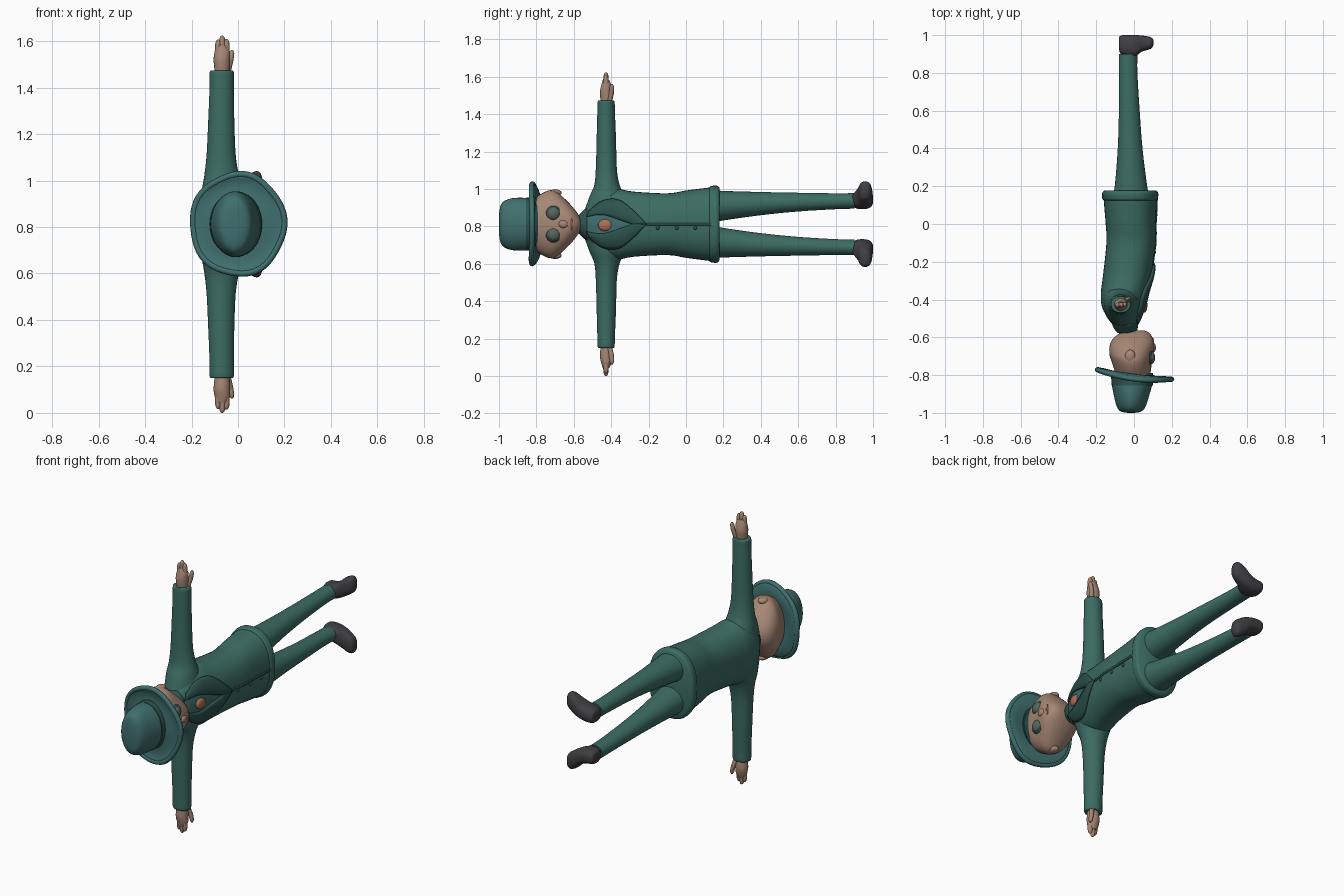
import bpy, bmesh, math
from mathutils import Vector

if "Cube" in bpy.data.objects:
    bpy.data.objects.remove(bpy.data.objects["Cube"])

C = 0.812   # height of the symmetry plane; all parts are modelled around it


def material(name, rgb):
    m = bpy.data.materials.new(name)
    m.diffuse_color = (*rgb, 1)
    m.use_nodes = True
    m.node_tree.nodes["Principled BSDF"].inputs["Base Color"].default_value = m.diffuse_color
    return m


TEAL = material("teal cloth", (0.045, 0.15, 0.125))
DARK = material("dark teal", (0.025, 0.085, 0.075))
HAT = material("hat felt", (0.05, 0.16, 0.155))
SKIN = material("skin", (0.38, 0.24, 0.175))
SHOE = material("shoe leather", (0.05, 0.05, 0.055))
EYE = material("eye", (0.09, 0.13, 0.11))
ORANGE = material("orange", (0.42, 0.16, 0.09))


def finish(name, bm, mat, mirror=False, solid=0):
    bmesh.ops.recalc_face_normals(bm, faces=bm.faces)
    me = bpy.data.meshes.new(name)
    bm.to_mesh(me)
    bm.free()
    me.materials.append(mat)
    ob = bpy.data.objects.new(name, me)
    ob.location.z = C
    bpy.context.collection.objects.link(ob)
    bpy.ops.object.select_all(action='DESELECT')
    ob.select_set(True)
    bpy.context.view_layer.objects.active = ob
    bpy.ops.object.shade_smooth_by_angle(angle=math.radians(50))
    if solid:
        s = ob.modifiers.new("thickness", 'SOLIDIFY')
        s.thickness, s.offset = solid, 0
    if mirror:
        m = ob.modifiers.new("mirror", 'MIRROR')
        m.use_axis = (False, False, True)
        m.use_clip = m.use_mirror_merge = False
    return ob


def spline(rows, sub):
    out = []
    for i in range(len(rows) - 1):
        a, b = rows[max(i - 1, 0)], rows[i]
        c, d = rows[i + 1], rows[min(i + 2, len(rows) - 1)]
        for k in range(sub):
            t = k / sub
            out.append([q + 0.5 * t * (r - p + t * (2 * p - 5 * q + 4 * r - s + t * (3 * (q - r) + s - p)))
                        for p, q, r, s in zip(a, b, c, d)])
    return out + [list(rows[-1])]


def loft(name, axis, rows, mat, mirror=False, power=2.0, n=32, sub=4):
    """rows: position along axis, then min/max on the two other axes."""
    order = {'x': (0, 1, 2), 'y': (1, 0, 2), 'z': (2, 0, 1)}[axis]
    bm = bmesh.new()
    rings = []
    for t, a0, a1, b0, b1 in spline(rows, sub):
        ring = []
        for i in range(n):
            c, s = math.cos(math.tau * i / n), math.sin(math.tau * i / n)
            co = [0, 0, 0]
            co[order[0]] = t
            co[order[1]] = (a0 + a1) / 2 + (a1 - a0) / 2 * math.copysign(abs(c) ** (2 / power), c)
            co[order[2]] = (b0 + b1) / 2 + (b1 - b0) / 2 * math.copysign(abs(s) ** (2 / power), s)
            ring.append(bm.verts.new(co))
        rings.append(ring)
    for r, q in zip(rings, rings[1:]):
        for i in range(n):
            bm.faces.new((r[i], r[(i + 1) % n], q[(i + 1) % n], q[i]))
    bm.faces.new(rings[0])
    bm.faces.new(rings[-1])
    return finish(name, bm, mat, mirror)


def ball(name, pos, size, mat, mirror=False):
    bm = bmesh.new()
    bmesh.ops.create_uvsphere(bm, u_segments=20, v_segments=12, radius=1)
    bmesh.ops.scale(bm, vec=size, verts=bm.verts)
    bmesh.ops.translate(bm, vec=pos, verts=bm.verts)
    return finish(name, bm, mat, mirror)


def grid(name, f, nu, nv, mat, closed=False, **kw):
    bm = bmesh.new()
    v = [[bm.verts.new(f(i / nu, j / nv)) for j in range(nv + 1)] for i in range(nu + (not closed))]
    for i in range(nu):
        for j in range(nv):
            k = (i + 1) % len(v)
            bm.faces.new((v[i][j], v[k][j], v[k][j + 1], v[i][j + 1]))
    return finish(name, bm, mat, **kw)


# Jacket
TORSO = [(-.575, -.07, .0, -.04, .04), (-.53, -.115, .015, -.085, .085), (-.49, -.145, .035, -.13, .13),
         (-.43, -.172, .055, -.175, .175), (-.36, -.175, .07, -.188, .188), (-.28, -.165, .09, -.174, .174),
         (-.1, -.146, .115, -.165, .165), (0, -.15, .115, -.18, .18), (.1, -.158, .12, -.193, .193),
         (.165, -.162, .122, -.2, .2)]
loft("jacket", 'y', TORSO, TEAL, power=2.3, n=40)


def front(y, w, lift=0.006):
    for a, b in zip(TORSO, TORSO[1:]):
        if a[0] <= y <= b[0]:
            t = (y - a[0]) / (b[0] - a[0])
            r = [p + (q - p) * t for p, q in zip(a, b)]
            k = max(0, 1 - abs(w / r[4]) ** 2.3) ** (1 / 2.3)
            return Vector(((r[1] + r[2]) / 2 + (r[2] - r[1]) / 2 * k + lift, y, w))


# Lapels, shirt opening, neckerchief and front seam
INNER = spline([(-.53, .04), (-.44, .05), (-.33, .015), (-.28, .0)], 5)
OUTER = spline([(-.515, .07), (-.44, .125), (-.34, .12), (-.21, .0)], 5)


def lapel(u, v):
    i = round(u * 15)
    y = INNER[i][0] + (OUTER[i][0] - INNER[i][0]) * v
    w = INNER[i][1] + (OUTER[i][1] - INNER[i][1]) * v
    return front(y, w, 0.006 + 0.006 * math.sin(math.pi * v))


grid("lapel", lapel, 15, 6, DARK, mirror=True, solid=0.012)
grid("shirt_opening", lambda u, v: front(INNER[round(u * 15)][0], INNER[round(u * 15)][1] * (2 * v - 1), 0.004),
     15, 6, HAT)
ball("neckerchief_knot", front(-.43, -.005, 0), (.016, .04, .032), ORANGE)
grid("front_seam", lambda u, v: front(-.21 + .37 * u, .006 * (2 * v - 1), .002), 20, 1, DARK, solid=.006)
for y in (-.15, -.05, .05):
    ball("button", front(y, -.02, 0), (.008, .01, .01), DARK)

# Jacket hem fold
loft("hem_band", 'y', [(.125, -.16, .12, -.196, .196), (.135, -.168, .127, -.204, .204),
                       (.165, -.168, .128, -.206, .206), (.178, -.155, .118, -.195, .195)], TEAL, power=2.3, n=40)

# Trouser legs
loft("leg", 'y', [(.1, -.12, .09, .0, .185), (.2, -.102, .07, .02, .178), (.4, -.086, .045, .048, .172),
                  (.6, -.08, .03, .068, .168), (.8, -.08, .018, .08, .165), (.9, -.08, .018, .083, .166)],
     TEAL, mirror=True)

# Shoes
loft("shoe", 'x', [(-.08, .93, .985, .1, .145), (-.07, .9, .998, .085, .16), (-.03, .885, 1, .08, .168),
                   (.01, .89, 1, .088, .183), (.04, .912, .998, .1, .21), (.075, .922, .993, .122, .228),
                   (.095, .932, .985, .138, .222), (.104, .95, .972, .165, .2)], SHOE, mirror=True, power=2.5)

# Sleeves with cuffs
loft("sleeve", 'z', [(.08, -.16, .03, -.54, -.29), (.15, -.155, .02, -.515, -.325), (.21, -.145, .004, -.49, -.355),
                     (.3, -.135, -.01, -.482, -.37), (.45, -.128, -.016, -.478, -.374),
                     (.6, -.122, -.018, -.474, -.38), (.655, -.122, -.018, -.472, -.382),
                     (.662, -.112, -.028, -.465, -.39)], TEAL, mirror=True)

# Hands
loft("hand", 'z', [(.63, -.1, -.04, -.452, -.4), (.67, -.102, -.036, -.458, -.395), (.71, -.105, -.034, -.46, -.392),
                   (.745, -.1, -.035, -.452, -.4), (.77, -.09, -.05, -.445, -.41)], SKIN, mirror=True, n=20)
for i, (x, y, tip) in enumerate([(-.085, -.43, .795), (-.068, -.428, .812), (-.05, -.428, .798)]):
    loft("finger", 'z', [(.72, x - .014, x + .014, y - .016, y + .016), (tip - .03, x - .014, x + .014, y - .014, y + .014),
                         (tip - .008, x - .01, x + .01, y - .01, y + .01), (tip, x - .003, x + .003, y - .003, y + .003)],
         SKIN, mirror=True, n=12)
loft("thumb", 'z', [(.66, -.06, -.03, -.42, -.395), (.7, -.047, -.021, -.412, -.385), (.735, -.038, -.016, -.408, -.385),
                    (.75, -.03, -.022, -.4, -.392)], SKIN, mirror=True, n=12)

# Neck and collar
loft("neck", 'y', [(-.65, -.08, .02, -.045, .045), (-.58, -.08, .005, -.036, .036), (-.52, -.085, .01, -.045, .045)], SKIN)
loft("collar", 'y', [(-.578, -.085, .008, -.045, .045), (-.565, -.098, .016, -.058, .058),
                     (-.535, -.115, .022, -.085, .085), (-.52, -.11, .015, -.08, .08)], DARK)

# Head and face
loft("head", 'y', [(-.563, -.02, .05, -.018, .018), (-.572, -.06, .075, -.045, .045), (-.6, -.105, .098, -.085, .085),
                   (-.64, -.128, .108, -.128, .128), (-.69, -.13, .1, -.172, .172), (-.725, -.12, .095, -.182, .182),
                   (-.77, -.105, .09, -.165, .165), (-.82, -.09, .08, -.13, .13)], SKIN, power=2.1, n=40)
ball("eye_rim", (.082, -.708, .056), (.02, .042, .042), DARK, mirror=True)
ball("eye", (.09, -.708, .056), (.022, .034, .034), EYE, mirror=True)
ball("nose", (.1, -.655, 0), (.016, .026, .022), SKIN)
ball("mouth", (.1, -.61, 0), (.005, .006, .035), ORANGE)
ball("ear", (-.02, -.7, .168), (.028, .035, .018), SKIN, mirror=True)


# Hat: wavy tilted brim, band and crown
def brim(u, v):
    a = math.tau * u
    r = .45 + .55 * v + .02 * v * math.sin(5 * a + 1)
    x, w = .196 * r * math.cos(a), .213 * r * math.sin(a)
    return Vector((x, -.808 - .13 * x + v * v * .012 * math.cos(2 * a) + .012 * v * math.sin(math.pi * v), w))


grid("hat_brim", brim, 56, 8, HAT, closed=True, solid=0.022)
edge = [brim(i / 56, 1) for i in range(56)]
cu = bpy.data.curves.new("hat_brim_roll", 'CURVE')
cu.dimensions, cu.bevel_depth, cu.bevel_resolution = '3D', .014, 2
sp = cu.splines.new('POLY')
sp.points.add(55)
sp.use_cyclic_u = True
for p, e in zip(sp.points, edge):
    p.co = (*e * 1.0, 1)
cu.materials.append(HAT)
roll = bpy.data.objects.new("hat_brim_roll", cu)
roll.location.z = C
bpy.context.collection.objects.link(roll)
loft("hat_band", 'y', [(-.8, -.122, .108, -.14, .14), (-.855, -.118, .1, -.142, .142)], DARK, n=40, sub=2)
loft("hat_crown", 'y', [(-.79, -.115, .1, -.132, .132), (-.85, -.117, .096, -.14, .14), (-.91, -.106, .08, -.141, .141),
                        (-.955, -.095, .066, -.132, .132), (-.985, -.08, .05, -.112, .112),
                        (-.997, -.055, .025, -.075, .075), (-1, -.025, -.005, -.03, .03)], HAT, n=40)
